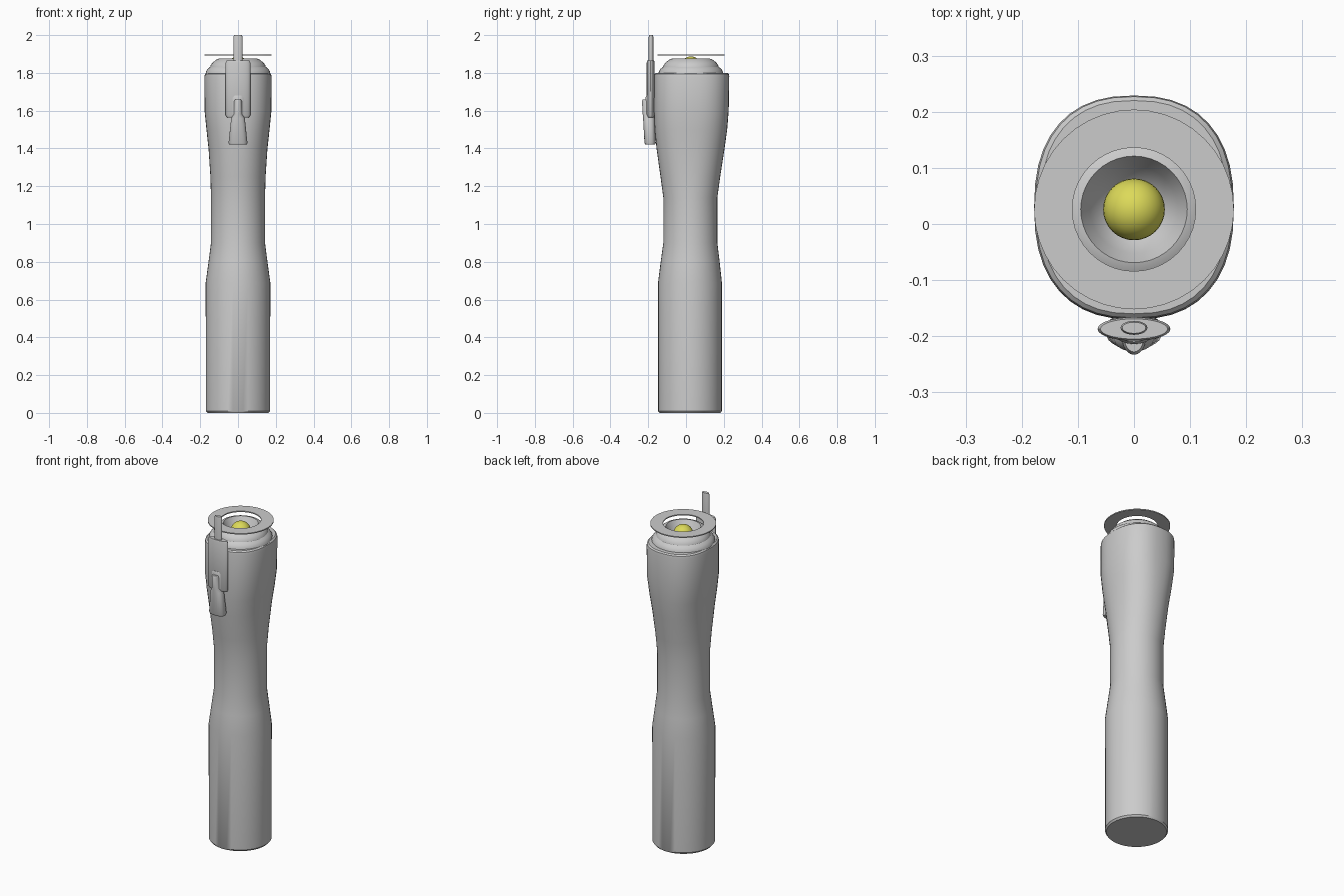
import bpy, bmesh, math

cube = bpy.data.objects.get("Cube")
if cube:
    bpy.data.objects.remove(cube)

AXIS_Y = 0.026   # centre line of the lamp
SEGS = 40


def material(name, rgb):
    m = bpy.data.materials.new(name)
    m.use_nodes = True
    m.diffuse_color = (*rgb, 1)
    m.node_tree.nodes["Principled BSDF"].inputs["Base Color"].default_value = (*rgb, 1)
    return m


grey = material("light grey", (0.6, 0.6, 0.6))
yellow = material("bulb yellow", (0.72, 0.70, 0.1))


def finish(obj, mat, angle=35):
    obj.data.materials.append(mat)
    bpy.ops.object.select_all(action='DESELECT')
    obj.select_set(True)
    bpy.context.view_layer.objects.active = obj
    bpy.ops.object.shade_smooth_by_angle(angle=math.radians(angle))


def loft(name, sections, mat=grey, segs=SEGS, closed=False):
    """Join oval sections (z, centre y, half width, half depth, squareness)."""
    bm = bmesh.new()
    rings = []
    for z, cy, rx, ry, n in sections:
        ring = []
        for i in range(segs):
            a = 2 * math.pi * i / segs
            c, s = math.cos(a), math.sin(a)
            x = math.copysign(abs(c) ** (2 / n), c) * rx
            y = math.copysign(abs(s) ** (2 / n), s) * ry
            ring.append(bm.verts.new((x, cy + y, z)))
        rings.append(ring)
    pairs = list(zip(rings, rings[1:]))
    if closed:
        pairs.append((rings[-1], rings[0]))
    else:
        bm.faces.new(rings[0])
        bm.faces.new(rings[-1])
    for low, high in pairs:
        for i in range(segs):
            j = (i + 1) % segs
            bm.faces.new((low[i], low[j], high[j], high[i]))
    bmesh.ops.recalc_face_normals(bm, faces=bm.faces)
    mesh = bpy.data.meshes.new(name)
    bm.to_mesh(mesh)
    bm.free()
    obj = bpy.data.objects.new(name, mesh)
    bpy.context.collection.objects.link(obj)
    finish(obj, mat)
    return obj


def round_profile(name, points, closed=False):
    """Turn (radius, z) points around the lamp axis."""
    return loft(name, [(z, AXIS_Y, r, r, 2) for r, z in points], closed=closed)


# Handle with a narrow grip, swelling into an oval head
loft("body", [
    (0.00, 0.021, 0.162, 0.162, 2),
    (0.01, 0.021, 0.170, 0.169, 2),
    (0.69, 0.021, 0.171, 0.169, 2),
    (0.80, 0.022, 0.156, 0.156, 2),
    (0.90, 0.023, 0.143, 0.143, 2),
    (1.14, 0.023, 0.143, 0.143, 2),
    (1.25, 0.023, 0.146, 0.158, 2.1),
    (1.40, 0.024, 0.156, 0.180, 2.2),
    (1.50, 0.026, 0.167, 0.192, 2.3),
    (1.60, 0.028, 0.177, 0.198, 2.4),
    (1.78, 0.030, 0.178, 0.199, 2.4),
    (1.793, 0.030, 0.175, 0.197, 2.4),
    (1.80, 0.030, 0.167, 0.190, 2.4),
])

# Stepped bezel with a bowl-shaped reflector inside
round_profile("bezel", [
    (0.172, 1.79), (0.170, 1.806), (0.160, 1.822), (0.147, 1.832),
    (0.144, 1.842), (0.134, 1.855), (0.112, 1.872), (0.095, 1.877),
    (0.078, 1.845), (0.058, 1.815), (0.040, 1.802),
])

# Thin floating ring above the lens
round_profile("lens_ring", [
    (0.110, 1.892), (0.178, 1.892), (0.178, 1.898), (0.110, 1.898),
], closed=True)

# Bulb
bpy.ops.mesh.primitive_uv_sphere_add(segments=32, ring_count=16, radius=0.055,
                                     location=(0, AXIS_Y, 1.832))
bulb = bpy.context.object
bulb.name = "bulb"
finish(bulb, yellow, 60)

# Front clip: lens-shaped plate, upright rod, hood and flared lever
CLIP_Y = -0.187
loft("clip_plate", [
    (1.565, CLIP_Y, 0.058, 0.016, 2),
    (1.575, CLIP_Y, 0.065, 0.021, 2),
    (1.855, CLIP_Y, 0.065, 0.021, 2),
    (1.865, CLIP_Y, 0.060, 0.018, 2),
], segs=28)
loft("clip_rod", [
    (1.84, CLIP_Y + 0.002, 0.024, 0.0125, 2),
    (1.99, CLIP_Y + 0.002, 0.024, 0.0125, 2),
    (2.00, CLIP_Y + 0.002, 0.021, 0.010, 2),
], segs=20)
loft("lever_hood", [
    (1.58, CLIP_Y, 0.040, 0.027, 2),
    (1.67, CLIP_Y, 0.040, 0.027, 2),
    (1.68, CLIP_Y, 0.034, 0.023, 2),
], segs=24)
loft("lever", [
    (1.42, -0.190, 0.046, 0.026, 2.6),
    (1.43, -0.190, 0.050, 0.030, 2.6),
    (1.56, -0.196, 0.036, 0.031, 2.4),
    (1.58, -0.198, 0.024, 0.031, 2),
    (1.65, -0.204, 0.021, 0.029, 2),
    (1.66, -0.204, 0.017, 0.024, 2),
], segs=24)
